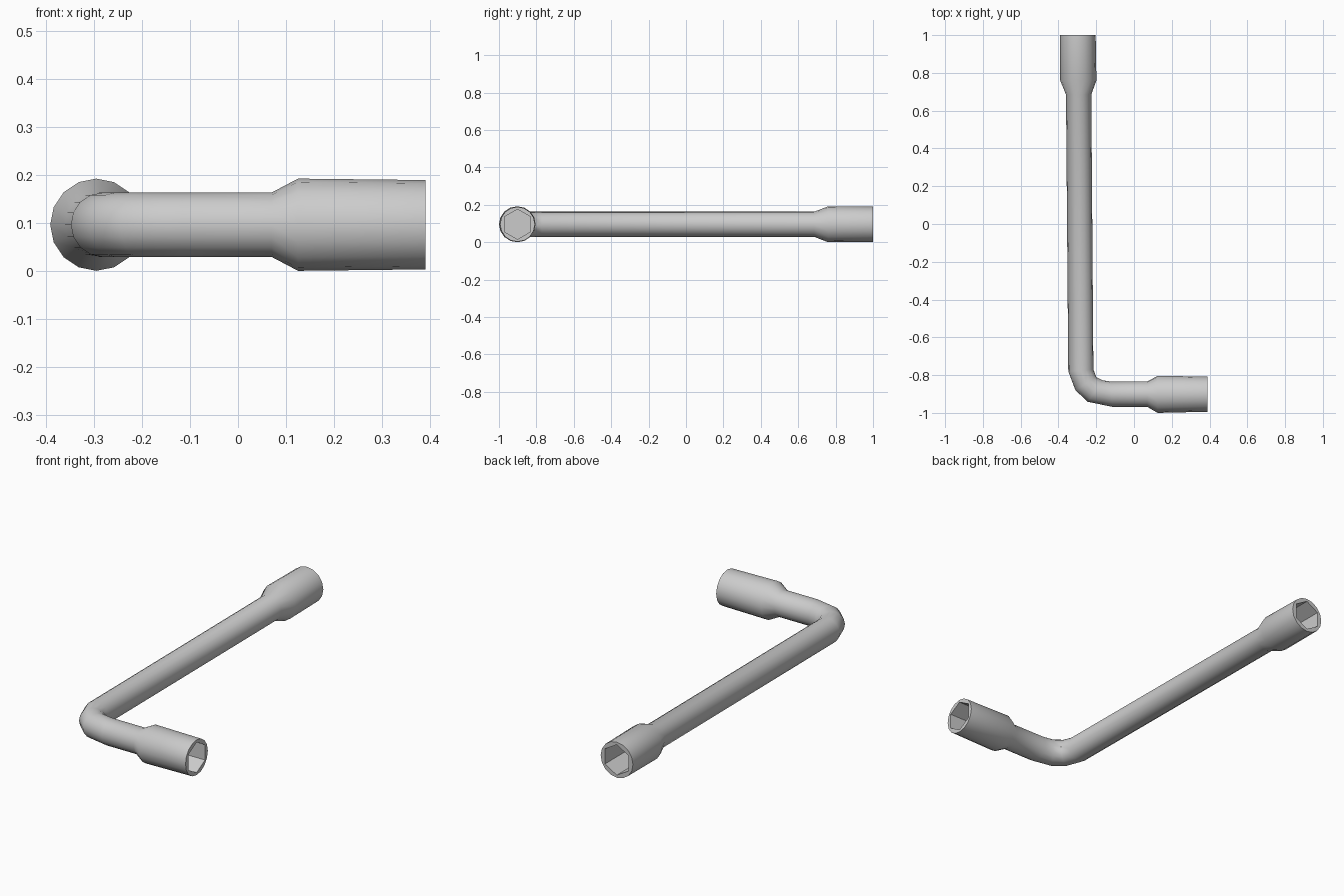
import bpy, bmesh, math
from mathutils import Vector

if "Cube" in bpy.data.objects:
    bpy.data.objects.remove(bpy.data.objects["Cube"])

SIDES, ZC = 16, 0.1
HEX_R, HEX_DEPTH = 0.08, 0.2

# Cross-sections along the wrench: outer-side point, inner-side point (x, y), half height
sections = [
    ((-0.391, 1.0), (-0.203, 1.0), 0.094),      # long arm socket
    ((-0.391, 0.76), (-0.199, 0.76), 0.096),
    ((-0.36, 0.685), (-0.226, 0.685), 0.067),   # shaft
    ((-0.348, -0.78), (-0.215, -0.77), 0.067),  # bend
    ((-0.31, -0.88), (-0.20, -0.81), 0.067),
    ((-0.245, -0.941), (-0.165, -0.828), 0.067),
    ((-0.115, -0.968), (-0.12, -0.834), 0.067),
    ((0.07, -0.968), (0.07, -0.834), 0.067),    # short arm socket
    ((0.125, -1.0), (0.125, -0.804), 0.096),
    ((0.39, -0.994), (0.39, -0.808), 0.093),
]

bm = bmesh.new()


def ring(center, side, height, n):
    """Closed ring of n vertices, with one vertex straight up."""
    up = Vector((0, 0, height))
    return [bm.verts.new(center + side * math.sin(math.tau * i / n)
                         + up * math.cos(math.tau * i / n)) for i in range(n)]


def skin(a, b):
    n = len(a)
    for i in range(n):
        bm.faces.new((a[i], a[(i + 1) % n], b[(i + 1) % n], b[i]))


def loop_edges(r):
    return [bm.edges.get((r[i], r[(i + 1) % len(r)])) for i in range(len(r))]


# Swept outer body
rings = []
for outer, inner, h in sections:
    o, i = Vector((*outer, ZC)), Vector((*inner, ZC))
    rings.append(ring((o + i) / 2, (o - i) / 2, h, SIDES))
for a, b in zip(rings, rings[1:]):
    skin(a, b)


# Hexagonal recess and flat rim at each end
def hex_socket(rim, inward):
    center = sum((v.co for v in rim), Vector()) / SIDES
    inward = Vector(inward)
    side = inward.cross(Vector((0, 0, 1))) * HEX_R
    mouth = ring(center, side, HEX_R, 6)
    floor = ring(center + inward * HEX_DEPTH, side, HEX_R, 6)
    skin(mouth, floor)
    bm.faces.new(floor)
    bmesh.ops.triangle_fill(bm, use_beauty=True, normal=-inward,
                            edges=loop_edges(rim) + loop_edges(mouth))


hex_socket(rings[0], (0, -1, 0))
hex_socket(rings[-1], (-1, 0, 0))
bmesh.ops.recalc_face_normals(bm, faces=bm.faces)

mesh = bpy.data.meshes.new("socket_wrench")
bm.to_mesh(mesh)
bm.free()
wrench = bpy.data.objects.new("socket_wrench", mesh)
bpy.context.collection.objects.link(wrench)
wrench.location.z = -0.004
bpy.context.view_layer.objects.active = wrench
wrench.select_set(True)
bpy.ops.object.shade_smooth_by_angle(angle=math.radians(35))
